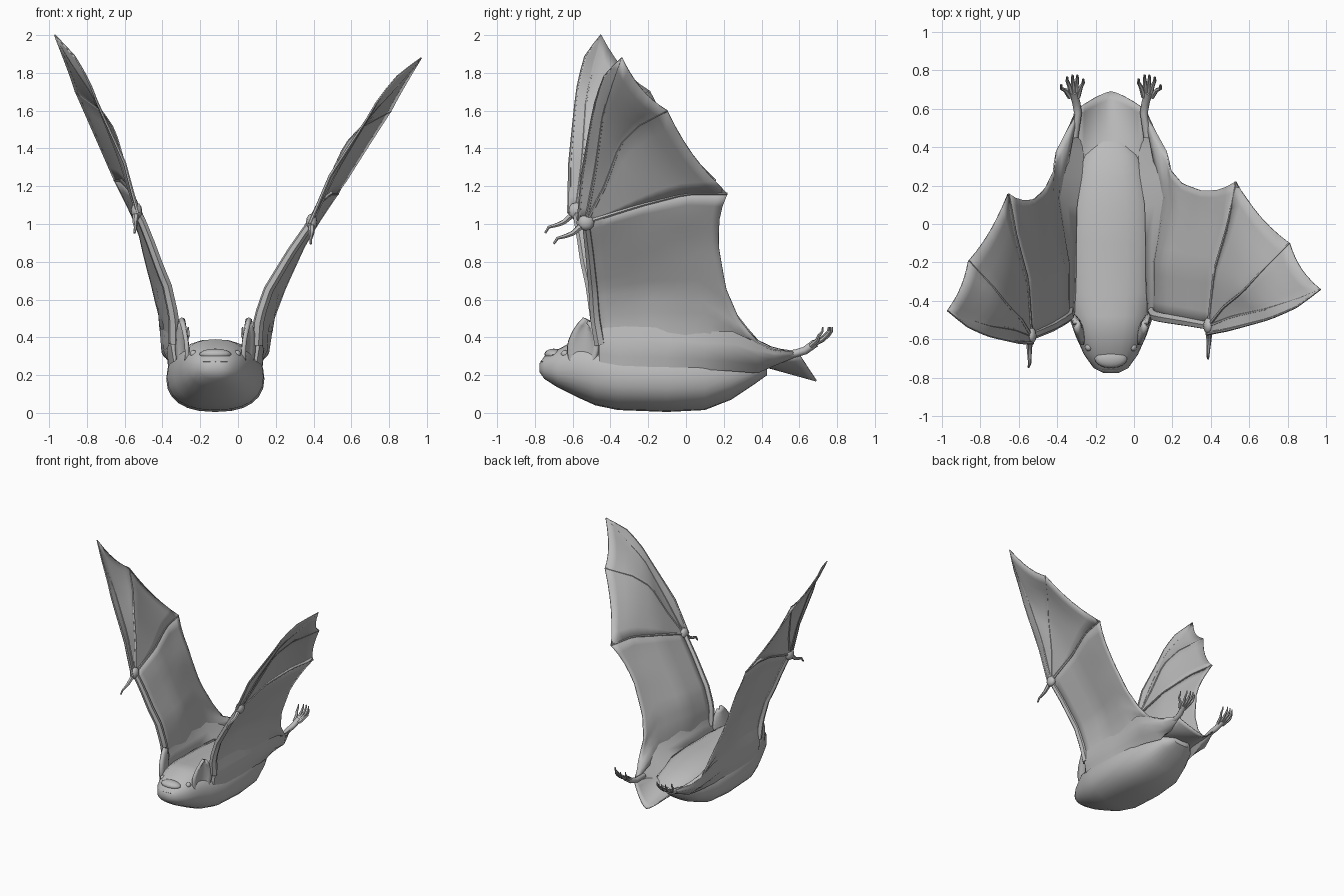
import bpy, bmesh, math
from mathutils import Vector as V

if "Cube" in bpy.data.objects:
    bpy.data.objects.remove(bpy.data.objects["Cube"])

CX = -0.12  # body axis
fur = bpy.data.materials.new("grey_fur")
fur.diffuse_color = (0.5, 0.5, 0.5, 1)
fur.use_nodes = True
fur.node_tree.nodes["Principled BSDF"].inputs["Base Color"].default_value = fur.diffuse_color


def finish(name, bm, thick=0, angle=50):
    bmesh.ops.remove_doubles(bm, verts=bm.verts, dist=0.0005)
    bmesh.ops.recalc_face_normals(bm, faces=bm.faces)
    me = bpy.data.meshes.new(name)
    bm.to_mesh(me)
    bm.free()
    me.materials.append(fur)
    ob = bpy.data.objects.new(name, me)
    bpy.context.collection.objects.link(ob)
    if thick:
        m = ob.modifiers.new("thickness", 'SOLIDIFY')
        m.thickness, m.offset = thick, 0
    bpy.ops.object.select_all(action='DESELECT')
    ob.select_set(True)
    bpy.context.view_layer.objects.active = ob
    bpy.ops.object.shade_smooth_by_angle(angle=math.radians(angle))
    return ob


def add_grid(bm, rows, closed=False, caps=False):
    vs = [[bm.verts.new(p) for p in r] for r in rows]
    n = len(rows[0])
    for a, b in zip(vs, vs[1:]):
        for j in range(n if closed else n - 1):
            k = (j + 1) % n
            bm.faces.new((a[j], a[k], b[k], b[j]))
    if caps:
        bm.faces.new(vs[0])
        bm.faces.new(vs[-1])


def resample(pts, n):
    pts = [V(p) for p in pts]
    lens = [(b - a).length for a, b in zip(pts, pts[1:])]
    out = []
    for i in range(n):
        d, k = sum(lens) * i / (n - 1), 0
        while k < len(lens) - 1 and d > lens[k]:
            d -= lens[k]
            k += 1
        out.append(pts[k].lerp(pts[k + 1], min(1, d / lens[k])))
    return out


def add_tube(bm, pts, r0, r1, sides=6):
    pts = [V(p) for p in pts]
    rows = []
    for i, p in enumerate(pts):
        t = (pts[min(i + 1, len(pts) - 1)] - pts[max(i - 1, 0)]).normalized()
        u = t.orthogonal().normalized() if i == 0 else (u - t * u.dot(t)).normalized()
        w = t.cross(u)
        r = r0 + (r1 - r0) * i / (len(pts) - 1)
        rows.append([p + r * (u * math.cos(2 * math.pi * k / sides) + w * math.sin(2 * math.pi * k / sides))
                     for k in range(sides)])
    add_grid(bm, rows, True, True)


def ball(name, loc, size, seg=16):
    bm = bmesh.new()
    bmesh.ops.create_uvsphere(bm, u_segments=seg, v_segments=seg // 2, radius=1)
    for v in bm.verts:
        v.co = V(loc) + V([a * b for a, b in zip(v.co, size)])
    return finish(name, bm)


# Body and head: stations of y, half width, bottom, top
stations = [(-.775, .04, .215, .262), (-.75, .09, .18, .30), (-.68, .14, .135, .335), (-.58, .185, .085, .39),
            (-.48, .22, .04, .39), (-.36, .255, .015, .38), (-.1, .26, .005, .37), (.1, .245, .015, .36),
            (.24, .2, .07, .33), (.36, .15, .15, .295), (.43, .08, .2, .25)]
bm = bmesh.new()
rows = []
for y, w, lo, hi in stations:
    mid = lo + (hi - lo) * .48
    ring = []
    for k in range(24):
        c, s = math.cos(math.pi * k / 12), math.sin(math.pi * k / 12)
        h = hi - mid if s > 0 else mid - lo
        ring.append((CX + w * math.copysign(abs(c) ** .82, c), y, mid + h * math.copysign(abs(s) ** .9, s)))
    rows.append(ring)
add_grid(bm, rows, True, True)
finish("body", bm)

# Face
ball("nose_pad", (CX, -.70, .31), (.085, .05, .03))
ball("upper_lip", (CX, -.735, .272), (.085, .035, .014))
for s, side in ((1, "right"), (-1, "left")):
    ball(side + "_eye", (CX + s * .115, -.64, .312), (.02, .022, .02), 12)
    # Cupped ear, narrow at the tip
    bm = bmesh.new()
    rows = []
    for i in range(9):
        v = i / 8
        w = .09 * math.sin(math.pi * (.2 + .77 * v)) ** .8
        row = []
        for j in range(7):
            u = j / 3 - 1
            cup = .035 * u * u
            row.append((CX + s * (.15 + .02 * v + w * u * .3 + cup * .6),
                        -.545 + w * u * .9 - cup * .4 + .03 * v, .25 + .24 * v - .01 * u))
        rows.append(row)
    add_grid(bm, rows)
    finish(side + "_ear", bm, .022)

# Lines of the right wing: arm, two folds and trailing edge, then the fingers
wrist = (.39, -.53, 1.01)
arm = [(.10, -.455, .36), (.11, -.48, .5), (.16, -.49, .65), (.28, -.51, .85), wrist]
fold = [(.10, -.2, .36), (.11, -.2, .5), (.15, -.2, .65), (.23, -.21, .79), (.30, -.22, .9), (.42, -.24, 1.10)]
fold2 = [(.14, .14, .34), (.165, .13, .47), (.22, .07, .66), (.34, .03, .9), (.45, .02, 1.07), (.49, 0, 1.16)]
trail = [(.05, .6, .31), (.12, .47, .33), (.17, .38, .37), (.19, .28, .5), (.25, .21, .66), (.36, .17, .9),
         (.46, .18, 1.06), (.53, .22, 1.16)]
low = [wrist, (.42, -.24, 1.10), (.49, 0, 1.16), (.53, .22, 1.16)]
middle = [wrist, (.47, -.43, 1.2), (.57, -.35, 1.42), (.66, -.25, 1.52), (.81, -.1, 1.6)]
tip = [wrist, (.52, -.48, 1.28), (.70, -.44, 1.58), (.85, -.39, 1.74), (.97, -.34, 1.88)]
lead = [(.38, -.57, 1.0), (.49, -.55, 1.26), (.68, -.5, 1.55), (.75, -.475, 1.67), (.85, -.43, 1.79), (.97, -.34, 1.88)]
thumb = [wrist, (.39, -.6, .95), (.387, -.64, .935), (.385, -.68, .925), (.385, -.7, .895)]
# Wing root: y, inner x z, top x z, crest x z, tuck x z
root = [(-.46, .06, .3, .11, .45, .115, .36, .10, .27), (-.35, .06, .33, .11, .46, .135, .34, .13, .25),
        (-.1, .06, .34, .12, .45, .14, .34, .13, .24), (.1, .055, .33, .155, .43, .155, .33, .115, .23),
        (.25, .03, .29, .182, .43, .165, .32, .09, .22), (.38, .02, .26, .168, .37, .155, .30, .05, .21),
        (.47, .02, .26, .12, .335, .115, .30, .05, .25), (.6, .042, .305, .053, .32, .06, .312, .05, .303)]


def pose(p, s):
    """Right wing as drawn; the left one is mirrored, raised and swept forward."""
    p = V(p)
    if s > 0:
        return p
    dx, dz = p.x - CX, p.z - .3
    r = math.hypot(dx, dz)
    a = math.atan2(dz, dx) + math.radians(min(7.2, 9 * r) + max(0, r - 1) * .9)
    grow = min(1, max(0, (r - .25) * 3))
    r -= .018 * max(0, r - .9)
    return V((CX - r * math.cos(a), p.y - .058 * r * grow, .3 + r * math.sin(a)))


def flip(p, s):
    return V((CX + s * (p[0] - CX), p[1], p[2]))


for s, side in ((1, "right"), (-1, "left")):
    # Inner membrane from arm across the folds to the trailing edge
    bm = bmesh.new()
    cols = [resample(q, 15) for q in (arm, fold, fold2, trail)]
    rows = []
    for a, b in zip(cols, cols[1:]):
        rows += [[pose(p.lerp(q, i / 4), s) for p, q in zip(a, b)] for i in range(5)]
    add_grid(bm, rows)
    # Outer membrane panels with scalloped edges
    for one, two, dip in ((low, middle, .04), (middle, tip, .04), (tip, lead, 0)):
        p1, p2 = resample(one, 13), resample(two, 13)
        rows = []
        for i in range(7):
            u = i / 6
            pull = 1 - dip * 4 * u * (1 - u)
            rows.append([pose(V(wrist).lerp(p.lerp(q, u), pull), s) for p, q in zip(p1, p2)])
        add_grid(bm, rows)
    finish(side + "_wing_membrane", bm, .008)

    # Fleshy wing root blending body, wing and thigh, tucked under to the belly
    bm = bmesh.new()
    rows = []
    for y, xi, zi, xt, zt, xo, zo, xu, zu in root:
        i, o, u = (flip((x, y, z), s) for x, z in ((xi, zi), (xo, zo), (xu, zu)))
        t = pose((xt, y, zt), s)
        core = (i + u) / 2
        rows.append([i, i.lerp(t, .55).lerp(core, .12), t, t.lerp(o, .6), o, o.lerp(u, .5), u, core])
    add_grid(bm, rows, True, True)
    finish(side + "_wing_root", bm, angle=70)

    # Arm and finger bones
    bm = bmesh.new()
    for line, r0, r1 in ((arm, .03, .022), (low, .012, .006), (middle, .012, .006), (tip, .01, .004),
                         (lead, .01, .004), (thumb, .02, .006)):
        add_tube(bm, [pose(p, s) for p in resample(line, 13)], r0, r1)
    finish(side + "_wing_bones", bm)
    ball(side + "_wrist", pose(wrist, s), (.03, .045, .045), 12)

    # Shin, foot and fanned hooked toes
    bm = bmesh.new()
    add_tube(bm, [flip(p, s) for p in ((.07, .45, .30), (.052, .58, .315), (.06, .63, .33), (.075, .685, .37))],
             .02, .022, 8)
    for x, y in ((.024, .755), (.055, .775), (.08, .775), (.108, .765), (.138, .725)):
        base = V((.072 + (x - .08) * .35, .66, .355))
        pts = [base, base.lerp(V((x, y, .41)), .55), (x, y - .02, .41), (x, y - .003, .432), (x, y, .455)]
        add_tube(bm, [flip(p, s) for p in pts], .014, .004)
    finish(side + "_foot", bm)

# Tail membrane hanging between the ankles
bm = bmesh.new()
rows = []
for i in range(9):
    v = i / 8
    row = []
    for j in range(-6, 7):
        u = abs(j) / 6
        edge = V((.17, .3 + .3 * v, .25 + .06 * v))
        mid = V((0, .33 + .36 * v, .27 - .1 * v))
        row.append((CX + edge.x * j / 6, mid.y + (edge.y - mid.y) * u ** 1.4, mid.z + (edge.z - mid.z) * u ** 1.4))
    rows.append(row)
add_grid(bm, rows)
finish("tail_membrane", bm, .008)
